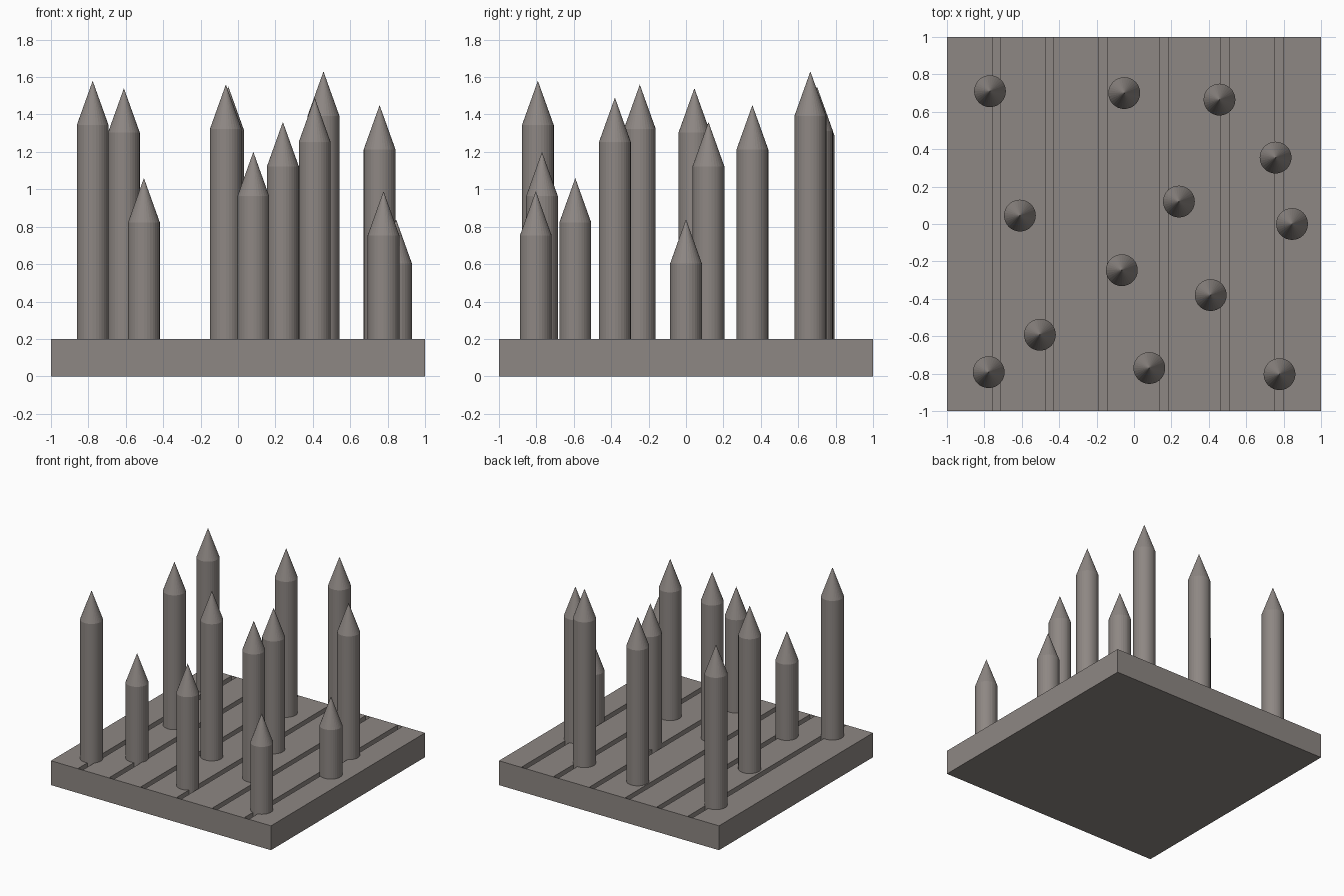
import bpy, bmesh, math
from mathutils import Matrix

if "Cube" in bpy.data.objects:
    bpy.data.objects.remove(bpy.data.objects["Cube"])

stone = bpy.data.materials.new("warm_grey_stone")
stone.diffuse_color = (0.27, 0.243, 0.228, 1)
stone.use_nodes = True
stone.node_tree.nodes["Principled BSDF"].inputs["Base Color"].default_value = stone.diffuse_color


def add_box(bm, lo, hi):
    size = [b - a for a, b in zip(lo, hi)]
    mid = [(a + b) / 2 for a, b in zip(lo, hi)]
    bmesh.ops.create_cube(bm, size=1,
                          matrix=Matrix.Translation(mid) @ Matrix.Diagonal((*size, 1)))


def make_object(name, bm):
    bmesh.ops.recalc_face_normals(bm, faces=bm.faces)
    mesh = bpy.data.meshes.new(name)
    bm.to_mesh(mesh)
    bm.free()
    mesh.materials.append(stone)
    obj = bpy.data.objects.new(name, mesh)
    bpy.context.collection.objects.link(obj)
    return obj


# Base slab
BASE_H, GROOVE_D = 0.2, 0.04
bm = bmesh.new()
add_box(bm, (-1, -1, 0), (1, 1, BASE_H))
base = make_object("base_slab", bm)

# Plank grooves, closed by the slab's thin front and back skins
bm = bmesh.new()
for x in (-0.735, -0.452, -0.166, 0.16, 0.485, 0.776):
    add_box(bm, (x - 0.022, -0.996, BASE_H - GROOVE_D), (x + 0.022, 0.996, BASE_H + 0.1))
cutter = make_object("groove_cutter", bm)
cut = base.modifiers.new("grooves", 'BOOLEAN')
cut.operation, cut.solver, cut.object = 'DIFFERENCE', 'EXACT', cutter
bpy.context.view_layer.objects.active = base
base.select_set(True)
bpy.ops.object.modifier_apply(modifier=cut.name)
bpy.data.objects.remove(cutter)

# Spikes: round shaft with a conical point
SIDES, R, TIP_H = 32, 0.085, 0.237


def make_spike(name, x, y, top):
    bm = bmesh.new()
    rings = []
    for z in (BASE_H - GROOVE_D, top - TIP_H):
        rings.append([bm.verts.new((R * math.cos(a), R * math.sin(a), z))
                      for a in (math.tau * i / SIDES for i in range(SIDES))])
    tip = bm.verts.new((0, 0, top))
    low, high = rings
    for i in range(SIDES):
        j = (i + 1) % SIDES
        bm.faces.new((low[i], low[j], high[j], high[i]))
        bm.faces.new((high[i], high[j], tip))
    bm.faces.new(low[::-1])
    make_object(name, bm).location = (x, y, 0)


spikes = [
    (-0.77, 0.71, 1.52), (-0.052, 0.70, 1.55), (0.457, 0.665, 1.63),
    (0.757, 0.355, 1.45), (0.24, 0.12, 1.36), (0.845, 0.0, 0.84),
    (-0.61, 0.045, 1.54), (-0.065, -0.247, 1.56), (0.41, -0.38, 1.49),
    (-0.503, -0.592, 1.06), (-0.777, -0.792, 1.58), (0.082, -0.77, 1.20),
    (0.778, -0.803, 0.99),
]
for n, (x, y, top) in enumerate(spikes, 1):
    make_spike(f"spike_{n}", x, y, top)
